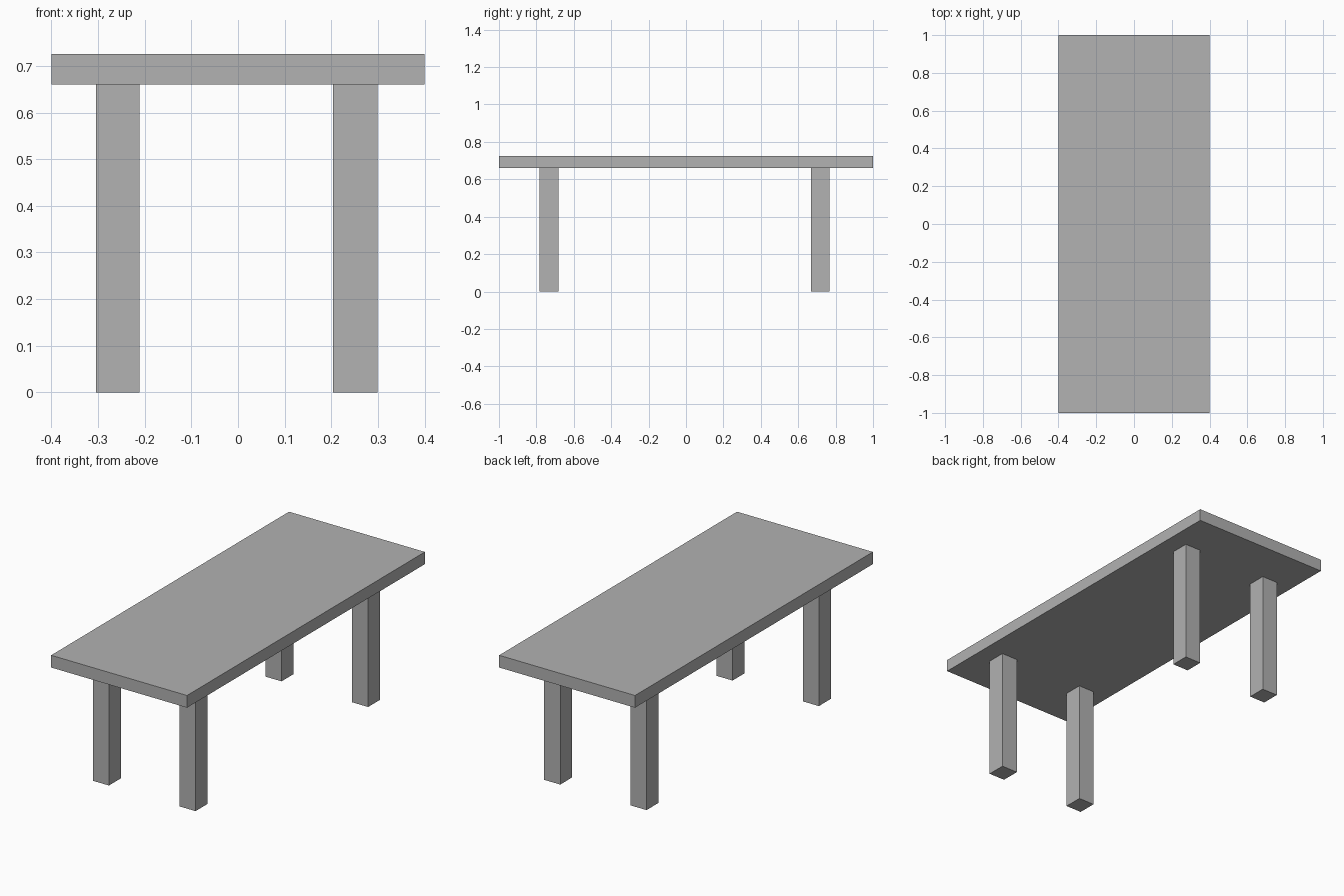
import bpy

cube = bpy.data.objects.get("Cube")
if cube:
    bpy.data.objects.remove(cube, do_unlink=True)

# Single plain grey finish
grey = bpy.data.materials.new("grey")
grey.use_nodes = True
colour = (0.445, 0.445, 0.445, 1)
grey.diffuse_color = colour
grey.node_tree.nodes["Principled BSDF"].inputs["Base Color"].default_value = colour


def box(name, x, y, z):
    """Box spanning the given (low, high) range on each axis."""
    spans = (x, y, z)
    bpy.ops.mesh.primitive_cube_add(size=1, location=[(a + b) / 2 for a, b in spans])
    obj = bpy.context.object
    obj.name = name
    obj.scale = [b - a for a, b in spans]
    bpy.ops.object.transform_apply(location=False, rotation=False, scale=True)
    obj.data.materials.append(grey)
    return obj


# Table top
TOP, UNDERSIDE = 0.725, 0.66
box("table_top", (-0.4, 0.4), (-1, 1), (UNDERSIDE, TOP))

# Four square legs, slightly off centre
leg_x = {"right": (-0.304, -0.211), "left": (0.204, 0.299)}
leg_y = {"front": (-0.784, -0.683), "back": (0.667, 0.766)}
for side, x in leg_x.items():
    for end, y in leg_y.items():
        box(f"{end}_{side}_leg", x, y, (0, UNDERSIDE))
